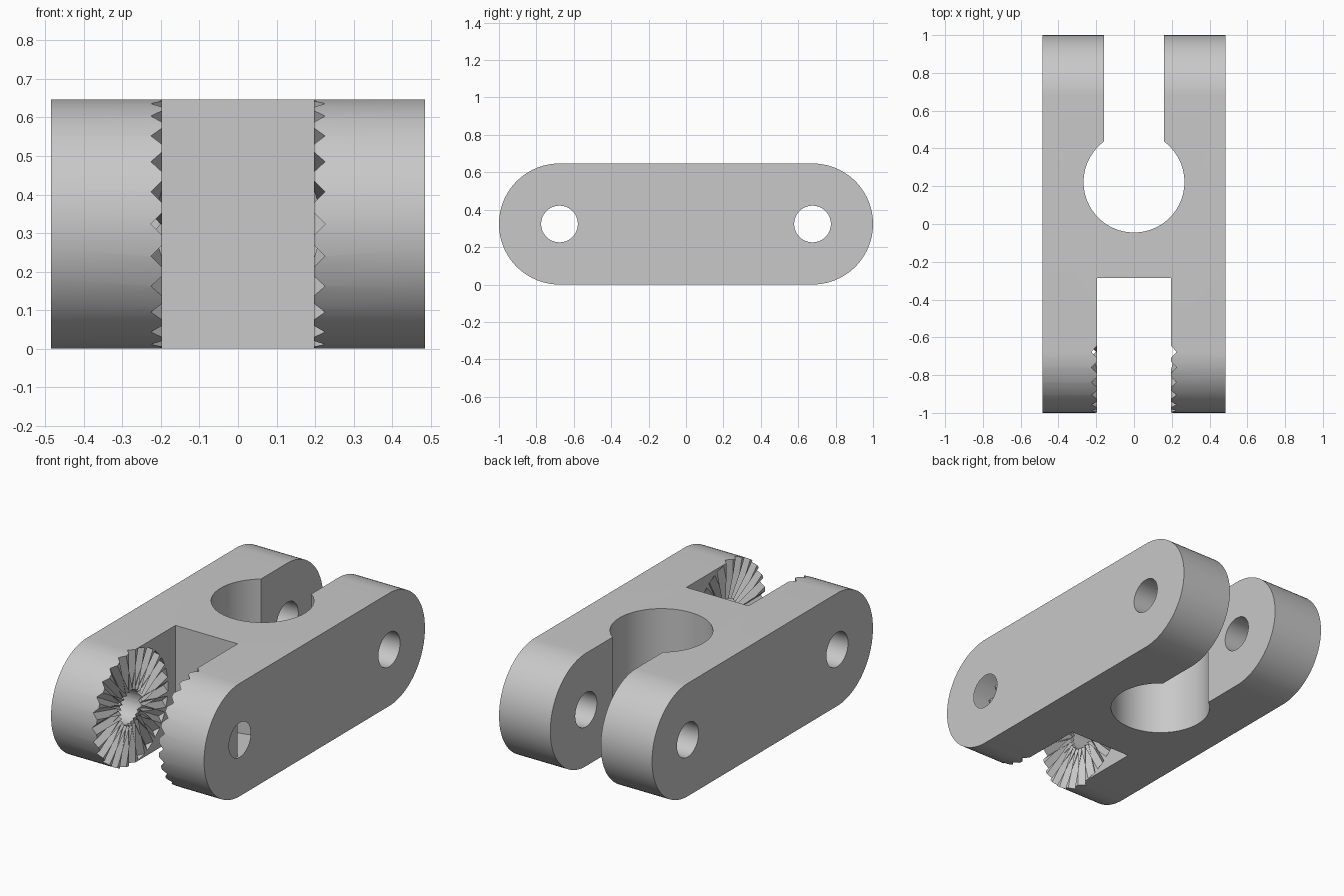
import bpy, bmesh, math
from mathutils import Matrix, Vector

if "Cube" in bpy.data.objects:
    bpy.data.objects.remove(bpy.data.objects["Cube"])

HALF_W, R = 0.485, 0.3235      # half width, end radius
PIVOT = 1 - R                  # y distance of the pin holes
GAP = 0.197                    # half width of the front slot
DEPTH, HALF_V = 0.029, 0.03    # groove depth and half width
TEETH = 24

grey = bpy.data.materials.new("light grey")
grey.use_nodes = True
colour = (0.58, 0.58, 0.58, 1)
grey.diffuse_color = colour
grey.node_tree.nodes["Principled BSDF"].inputs["Base Color"].default_value = colour


def make_object(name, bm):
    bmesh.ops.recalc_face_normals(bm, faces=bm.faces)
    mesh = bpy.data.meshes.new(name)
    bm.to_mesh(mesh)
    bm.free()
    mesh.materials.append(grey)
    obj = bpy.data.objects.new(name, mesh)
    bpy.context.collection.objects.link(obj)
    return obj


def prism(bm, points, offset):
    """Extrude a closed outline by an offset vector."""
    bottom = [bm.verts.new(p) for p in points]
    top = [bm.verts.new(Vector(p) + Vector(offset)) for p in points]
    bm.faces.new(bottom)
    bm.faces.new(top[::-1])
    n = len(points)
    for i in range(n):
        j = (i + 1) % n
        bm.faces.new((bottom[i], bottom[j], top[j], top[i]))


def box(name, x, y0, y1):
    bm = bmesh.new()
    prism(bm, [(-x, y0, -1), (x, y0, -1), (x, y1, -1), (-x, y1, -1)], (0, 0, 3))
    return make_object(name, bm)


def cylinder(name, radius, centre, axis):
    bm = bmesh.new()
    turn = Matrix.Rotation(math.pi / 2, 4, "Y") if axis == "X" else Matrix()
    bmesh.ops.create_cone(bm, cap_ends=True, segments=96, radius1=radius, radius2=radius,
                          depth=3, matrix=Matrix.Translation(centre) @ turn)
    return make_object(name, bm)


def cut(target, cutter, self_overlap=False):
    cutter.hide_render = True
    mod = target.modifiers.new(cutter.name, "BOOLEAN")
    mod.operation = "DIFFERENCE"
    mod.solver = "EXACT"
    mod.use_self = self_overlap
    mod.object = cutter
    bpy.context.view_layer.objects.active = target
    bpy.ops.object.modifier_apply(modifier=mod.name)
    bpy.data.objects.remove(cutter)


def serration_cutter(name, side):
    """Ring of radial V grooves around the front pin hole."""
    bm = bmesh.new()
    lift = 0.02
    wide = HALF_V * (DEPTH + lift) / DEPTH
    section = [(GAP + DEPTH, 0), (GAP - lift, wide), (GAP - lift, -wide)]
    for i in range(TEETH):
        a = 2 * math.pi * i / TEETH
        out = Vector((0, -math.cos(a), math.sin(a)))
        across = Vector((0, out.z, -out.y))
        # Grooves run out through the rounded end, and stop inside the arm
        length = R + (0.03 if out.y < 0.01 else 0)
        start = Vector((0, -PIVOT, R)) + out * 0.05
        points = [start + across * v + Vector((side * x, 0, 0)) for x, v in section]
        prism(bm, points, out * (length - 0.05))
    return make_object(name, bm)


# Long body with fully rounded ends
bm = bmesh.new()
outline = []
STEPS = 48
for sign in (1, -1):
    for i in range(STEPS + 1):
        a = -math.pi / 2 + math.pi * i / STEPS
        outline.append((-HALF_W, sign * (PIVOT + R * math.cos(a)), R + sign * R * math.sin(a)))
prism(bm, outline, (2 * HALF_W, 0, 0))
body = make_object("clamp_body", bm)

# Slots, vertical bore and pin holes
cut(body, box("front_slot", GAP, -1.5, -0.285))
cut(body, box("back_slot", 0.16, 0.3, 1.5))
cut(body, cylinder("rod_bore", 0.267, (0, 0.222, 0), "Z"))

# Toothed faces inside the front slot
for side in (1, -1):
    cut(body, serration_cutter("serration", side), True)

for y in (-PIVOT, PIVOT):
    cut(body, cylinder("pin_hole", 0.098, (0, y, R), "X"))

bpy.ops.object.select_all(action="DESELECT")
body.select_set(True)
bpy.context.view_layer.objects.active = body
bpy.ops.object.shade_smooth_by_angle(angle=math.radians(20))
